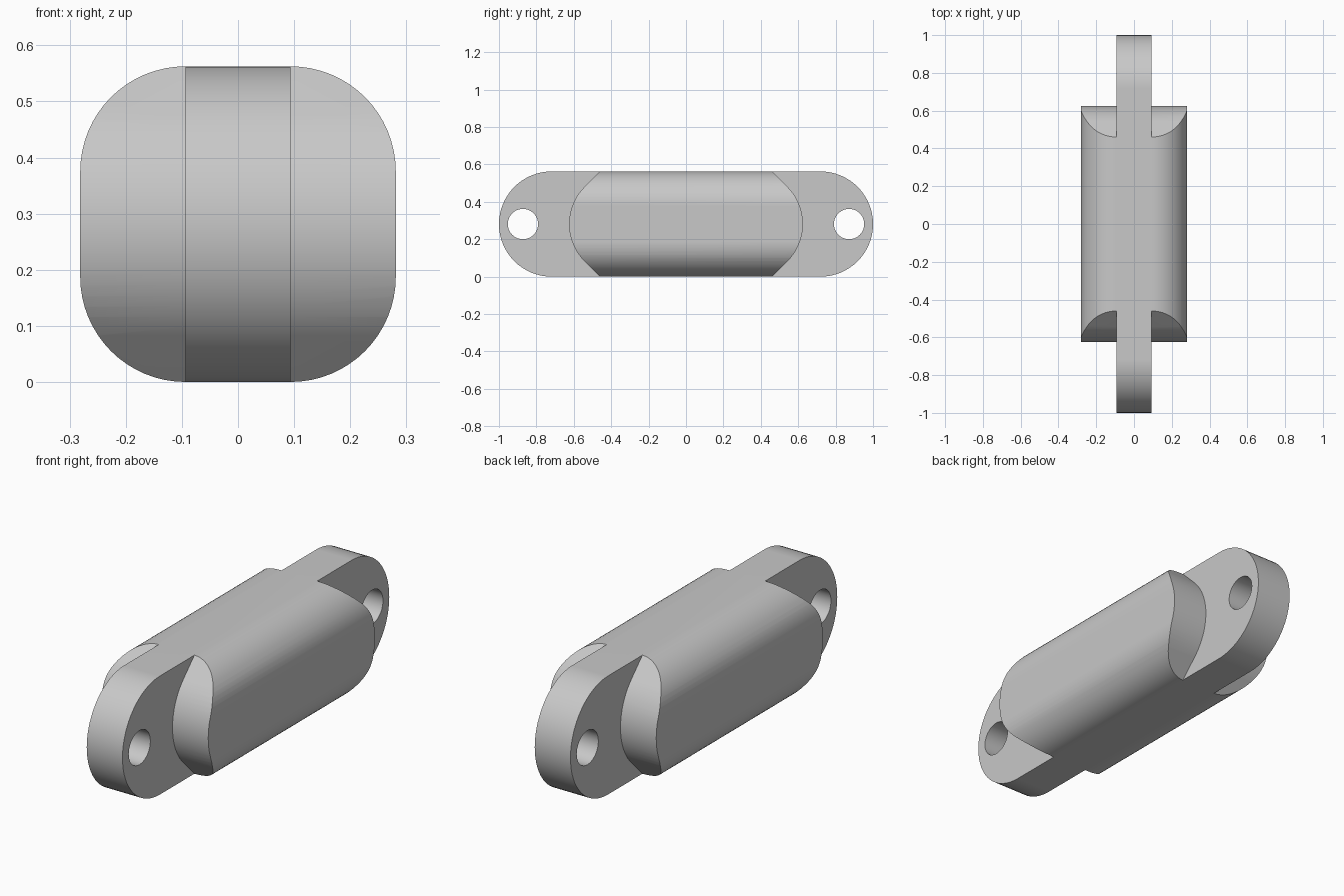
import bpy
import bmesh
from math import cos, sin, radians

cube = bpy.data.objects.get("Cube")
if cube:
    bpy.data.objects.remove(cube, do_unlink=True)

HALF = 0.28125       # half of the width and of the height
TAB = 0.09375        # half thickness of the end tabs
FILLET = HALF - TAB  # rounding of the long edges

grey = bpy.data.materials.new("light_grey")
grey.use_nodes = True
grey.diffuse_color = (0.58, 0.58, 0.58, 1)
grey.node_tree.nodes["Principled BSDF"].inputs["Base Color"].default_value = grey.diffuse_color


def arc(cx, cy, r, start, end, steps):
    angles = [radians(start + (end - start) * i / steps) for i in range(steps + 1)]
    return [(cx + r * cos(a), cy + r * sin(a)) for a in angles]


def prism(name, outline, axis, reach):
    """Extrude an outline evenly both ways along x (outline in y, z) or y (outline in x, z)."""
    bm = bmesh.new()
    if axis == "x":
        verts = [bm.verts.new((-reach, u, v)) for u, v in outline]
        step = (2 * reach, 0, 0)
    else:
        verts = [bm.verts.new((u, -reach, v)) for u, v in outline]
        step = (0, 2 * reach, 0)
    face = bm.faces.new(verts)
    made = bmesh.ops.extrude_face_region(bm, geom=[face], use_keep_orig=True)["geom"]
    bmesh.ops.translate(bm, vec=step, verts=[g for g in made if isinstance(g, bmesh.types.BMVert)])
    bmesh.ops.recalc_face_normals(bm, faces=bm.faces)
    mesh = bpy.data.meshes.new(name)
    bm.to_mesh(mesh)
    bm.free()
    mesh.materials.append(grey)
    ob = bpy.data.objects.new(name, mesh)
    bpy.context.collection.objects.link(ob)
    return ob


def combine(ob, other, operation):
    mod = ob.modifiers.new(operation.lower(), "BOOLEAN")
    mod.operation = operation
    mod.solver = "EXACT"
    mod.object = other
    bpy.context.view_layer.objects.active = ob
    bpy.ops.object.modifier_apply(modifier=mod.name)
    bpy.data.objects.remove(other, do_unlink=True)


# Rounded square bar
section = []
for sx, sz, start in ((1, 1, 0), (-1, 1, 90), (-1, -1, 180), (1, -1, 270)):
    section += arc(sx * TAB, HALF + sz * TAB, FILLET, start, start + 90, 16)
body = prism("insulator_body", section, "y", 0.8)

# Bulged ends: an arc running into 45 degree slopes
end_centre, run = 0.34375, 0.2
bulge = arc(end_centre, HALF, HALF, -45, 45, 20)
first, last = bulge[0], bulge[-1]
bulge = [(first[0] - run, first[1] - run)] + bulge + [(last[0] - run, last[1] + run)]
bulge += [(-y, 2 * HALF - z) for y, z in bulge]
combine(body, prism("end_shape", bulge, "x", 0.5), "INTERSECT")

# Central plate with round ends
shift = 1 - HALF
plate = arc(shift, HALF, HALF, -90, 90, 32) + arc(-shift, HALF, HALF, 90, 270, 32)
combine(body, prism("tab_plate", plate, "x", TAB), "UNION")

# Hole in each tab
for side in (-1, 1):
    circle = arc(side * 0.872, HALF, 0.081, 0, 360, 40)[:-1]
    combine(body, prism("hole_cutter", circle, "x", 0.3), "DIFFERENCE")

# Smooth rounded surfaces, crisp edges
bpy.ops.object.select_all(action="DESELECT")
body.select_set(True)
bpy.context.view_layer.objects.active = body
bpy.ops.object.shade_smooth_by_angle(angle=radians(25))
weighted = body.modifiers.new("weighted_normals", "WEIGHTED_NORMAL")
weighted.keep_sharp = True
